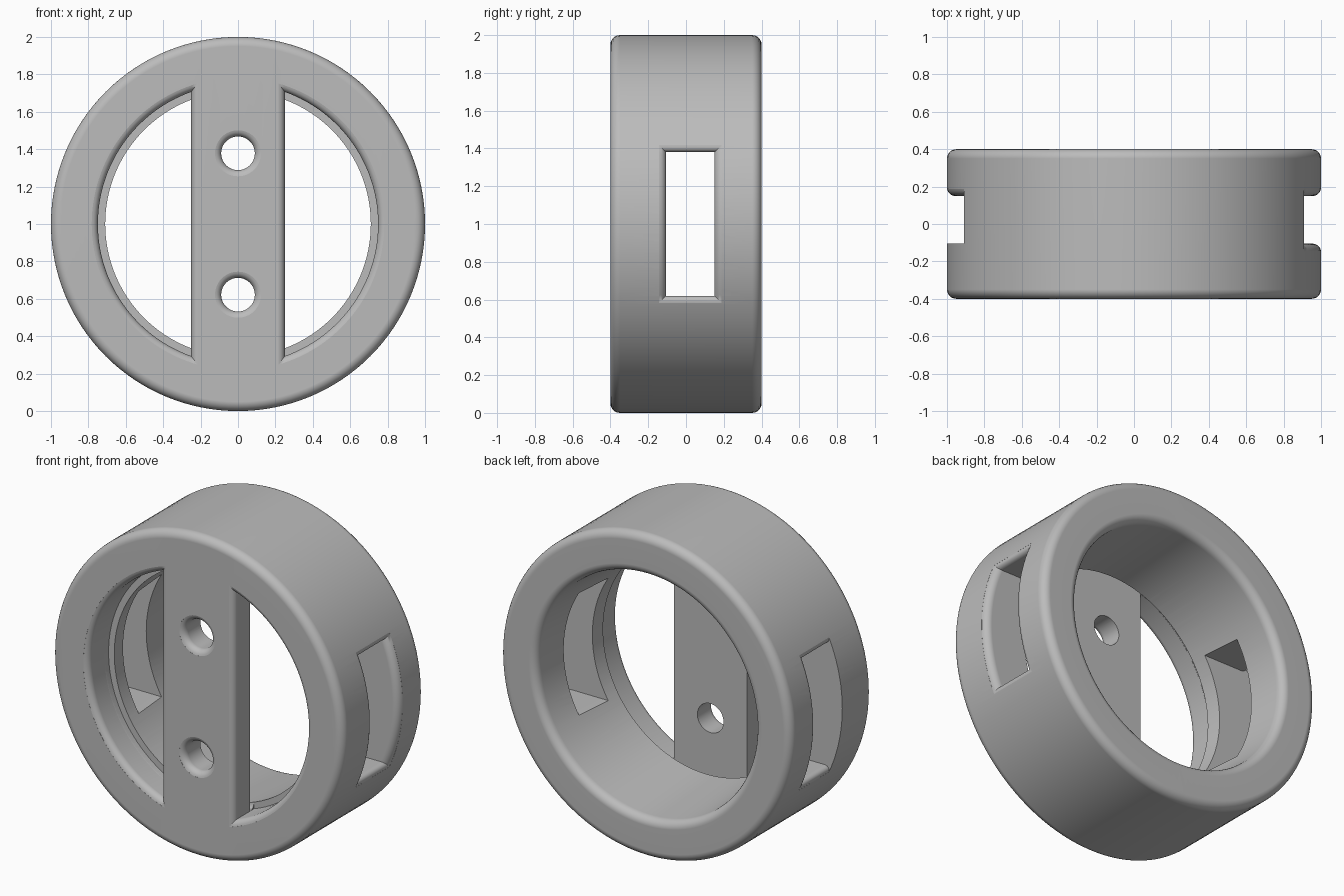
import bpy, bmesh
from math import sin, cos, acos, sqrt, pi, radians

cube = bpy.data.objects.get("Cube")
if cube:
    bpy.data.objects.remove(cube, do_unlink=True)

R_OUT, R_IN, HALF = 1.0, 0.75, 0.4
BAR_HALF, BAR_BACK = 0.25, -0.28
SLOT_FRONT, SLOT_BACK, SLOT_HALF = -0.105, 0.15, 0.38

grey = bpy.data.materials.new("plain grey")
grey.use_nodes = True
grey.diffuse_color = (0.5, 0.5, 0.5, 1)
grey.node_tree.nodes["Principled BSDF"].inputs["Base Color"].default_value = (0.5, 0.5, 0.5, 1)


def loft(name, loops):
    """Closed solid through even-sized loops, both ends capped with strips."""
    bm = bmesh.new()
    rows = [[bm.verts.new(p) for p in loop] for loop in loops]
    n = len(rows[0])
    for a, b in zip(rows, rows[1:]):
        for i in range(n):
            j = (i + 1) % n
            bm.faces.new((a[i], a[j], b[j], b[i]))
    for row in (rows[0], rows[-1]):
        for i in range(n // 2 - 1):
            bm.faces.new((row[i], row[i + 1], row[n - 2 - i], row[n - 1 - i]))
    bmesh.ops.recalc_face_normals(bm, faces=bm.faces)
    mesh = bpy.data.meshes.new(name)
    bm.to_mesh(mesh)
    bm.free()
    mesh.materials.append(grey)
    obj = bpy.data.objects.new(name, mesh)
    bpy.context.collection.objects.link(obj)
    return obj


def circle(r, y, z=1.0, n=128):
    return [(r * cos(2 * pi * i / n), y, z + r * sin(2 * pi * i / n)) for i in range(n)]


def corner(r, y, rad, start, steps=6):
    """Quarter arc in the (radius, y) profile plane."""
    angles = [radians(start + 90 * i / steps) for i in range(steps + 1)]
    return [(r + rad * cos(a), y + rad * sin(a)) for a in angles]


def flare(rad, end, steps=6):
    """(sideways offset, depth) pairs of a cutter that leaves a rounded rim."""
    angles = [radians(10 + 80 * i / steps) for i in range(steps + 1)]
    arc = [(rad * (1 - sin(a)), rad * (1 - cos(a))) for a in angles]
    return [(arc[0][0], -0.1)] + arc + [(0, end)]


# Round cup: rounded rims, hollow from the back, filleted floor
E, F = 0.05, 0.04
profile = (corner(R_OUT - E, -HALF + E, E, -90) + corner(R_OUT - E, HALF - E, E, 0)
           + corner(R_IN + E, HALF - E, E, 90)
           + corner(R_IN - F, BAR_BACK + F, F, 0)[::-1])
body = loft("ring_with_bar", [circle(r, y) for r, y in profile])


# Window on each side of the bar
def window_loop(side, t, d, n=80):
    r = R_IN - 0.001 + t
    a = acos((BAR_HALF - t) / r)
    angles = [a * (2 * i / (n - 1) - 1) for i in range(n)]
    return [(side * r * cos(v), -HALF + d, 1 + r * sin(v)) for v in angles]


# Slot in each side wall, its rim following the round outside
def slot_loop(side, t, d, n=24):
    r = R_OUT - d
    front = SLOT_FRONT - (t if side > 0 else 0)
    half = SLOT_HALF + t
    zs = [half * (2 * i / (n - 1) - 1) for i in range(n)]
    up = [(side * sqrt(r * r - z * z), front, 1 + z) for z in zs]
    down = [(side * sqrt(r * r - z * z), SLOT_BACK + t, 1 + z) for z in reversed(zs)]
    return up + down


cutters = []
for side in (1, -1):
    cutters.append(loft("window_cutter", [window_loop(side, t, d) for t, d in flare(0.04, 0.2)]))
    cutters.append(loft("slot_cutter", [slot_loop(side, t, d) for t, d in flare(0.045, 0.32)]))
    # Screw hole in the bar
    cutters.append(loft("hole_cutter", [circle(0.09 + t, -HALF + d, 1 + side * 0.378, 48)
                                        for t, d in flare(0.04, 0.25)]))

bpy.ops.object.select_all(action='DESELECT')
bpy.context.view_layer.objects.active = body
body.select_set(True)
for cutter in cutters:
    cutter.hide_render = True
    mod = body.modifiers.new("cut", 'BOOLEAN')
    mod.operation = 'DIFFERENCE'
    mod.solver = 'EXACT'
    mod.object = cutter
    bpy.ops.object.modifier_apply(modifier=mod.name)
    bpy.data.objects.remove(cutter, do_unlink=True)

# Smooth rounds, crisp corners, flat faces kept flat
bpy.ops.object.shade_smooth_by_angle(angle=radians(30))
normals = body.modifiers.new("flat_faces", 'WEIGHTED_NORMAL')
normals.keep_sharp = True
